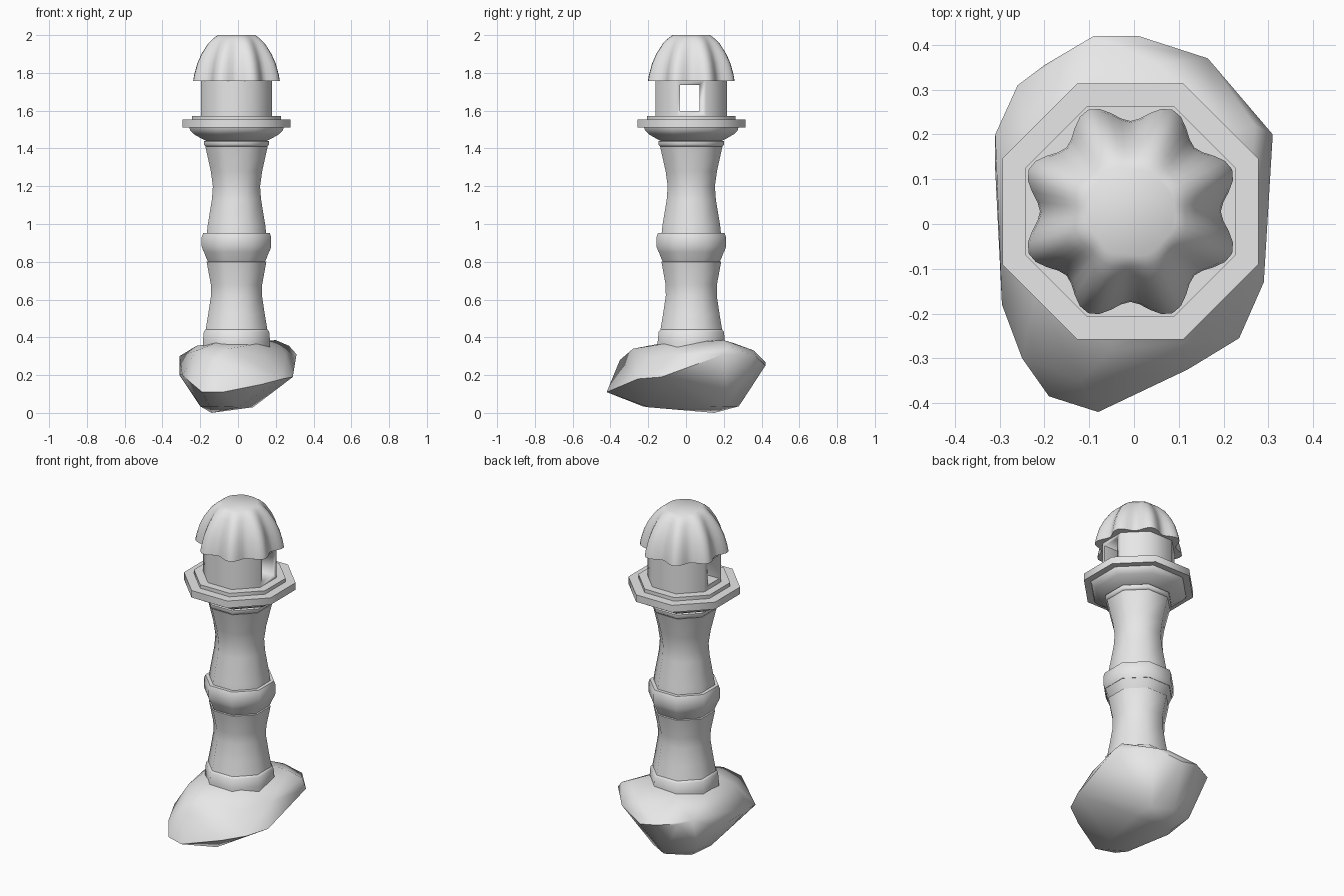
import bpy, bmesh, math

if "Cube" in bpy.data.objects:
    bpy.data.objects.remove(bpy.data.objects["Cube"])

CX, CY = -0.008, 0.028          # tower axis
STEP = math.pi / 8

stone = bpy.data.materials.new("grey_stone")
stone.diffuse_color = (0.8, 0.8, 0.8, 1)
stone.use_nodes = True
stone.node_tree.nodes["Principled BSDF"].inputs["Base Color"].default_value = stone.diffuse_color


def finish(name, bm, angle):
    bmesh.ops.recalc_face_normals(bm, faces=bm.faces)
    me = bpy.data.meshes.new(name)
    bm.to_mesh(me)
    bm.free()
    me.materials.append(stone)
    me.shade_smooth()
    me.set_sharp_from_angle(angle=math.radians(angle))
    ob = bpy.data.objects.new(name, me)
    bpy.context.collection.objects.link(ob)
    return ob


def loft(name, profile, radius, sides, angle=50):
    """Stack rings; radius(r, v, a) gives the distance from the axis."""
    bm = bmesh.new()
    rings = []
    for r, z, v in profile:
        ring = []
        for i in range(sides):
            a = STEP + 2 * math.pi * i / sides
            d = radius(r, v, a)
            ring.append(bm.verts.new((CX + d * math.cos(a), CY + d * math.sin(a), z)))
        rings.append(ring)
    for low, high in zip(rings, rings[1:]):
        for i in range(sides):
            j = (i + 1) % sides
            bm.faces.new((low[i], low[j], high[j], high[i]))
    bm.faces.new(rings[0][::-1])
    bm.faces.new(rings[-1])
    return finish(name, bm, angle)


def octagon(name, profile):
    # profile radii are measured to the flat sides
    return loft(name, [(r, z, 0) for r, z in profile],
                lambda r, v, a: r / math.cos(STEP), 8)


# Tower, bottom to top
octagon("base_collar", [(0.178, 0.33), (0.178, 0.375), (0.173, 0.43), (0.160, 0.445)])
octagon("lower_shaft", [(0.165, 0.43), (0.150, 0.52), (0.135, 0.62), (0.136, 0.68),
                        (0.158, 0.80), (0.145, 0.805)])
octagon("ring_bracket", [(0.145, 0.79), (0.158, 0.815), (0.175, 0.86)])
octagon("middle_ring", [(0.175, 0.855), (0.184, 0.88), (0.184, 0.93), (0.176, 0.953)])
octagon("upper_shaft", [(0.158, 0.94), (0.153, 0.99), (0.130, 1.13), (0.125, 1.20),
                        (0.136, 1.28), (0.165, 1.41)])
octagon("shaft_rim", [(0.163, 1.41), (0.173, 1.42), (0.173, 1.438), (0.155, 1.442)])
octagon("gallery_bracket", [(0.150, 1.435), (0.185, 1.452), (0.225, 1.475),
                            (0.245, 1.495), (0.250, 1.512)])
octagon("gallery_deck", [(0.286, 1.51), (0.286, 1.552)])
octagon("deck_step", [(0.235, 1.55), (0.235, 1.573)])

# Lantern room with an opening running side to side
lantern = octagon("lantern_room", [(0.189, 1.57), (0.189, 1.775)])
bm = bmesh.new()
bmesh.ops.create_cube(bm, size=1)
for v in bm.verts:
    v.co = (v.co.x, 0.02 + v.co.y * 0.105, 1.668 + v.co.z * 0.138)
cutter = finish("window_cutter", bm, 30)
cutter.hide_render = True
cutter.hide_viewport = True
cut = lantern.modifiers.new("window", 'BOOLEAN')
cut.operation = 'DIFFERENCE'
cut.solver = 'EXACT'
cut.object = cutter

# Scalloped dome: rib radius, height, valley radius
dome = [(0.246, 1.758, 0.202), (0.240, 1.79, 0.199), (0.222, 1.85, 0.187),
        (0.198, 1.90, 0.170), (0.160, 1.955, 0.143), (0.130, 1.982, 0.122),
        (0.103, 2.0, 0.100)]
loft("dome_roof", dome,
     lambda r, v, a: v + (r - v) * (0.5 - 0.5 * math.cos(8 * a)), 64, 40)

# Boulder under the tower: hull of rim, crown and underside points
rim = [(-.09, .42, .27), (.01, .42, .25), (.165, .37, .30), (.31, .2, .31),
       (.29, -.13, .19), (.235, -.255, .18), (.12, -.325, .15), (-.08, -.42, .11),
       (-.19, -.385, .11), (-.25, -.3, .16), (-.295, -.18, .2), (-.31, .2, .3),
       (-.31, .12, .2), (-.26, .31, .3), (-.2, .355, .28)]
crown = [(-.22, .1, .355), (-.12, -.12, .37), (.1, -.12, .365), (.2, .2, .385),
         (.27, .22, .355), (-.1, .25, .37), (.05, .36, .33), (-.12, -.35, .28),
         (-.05, -.28, .34), (-.22, -.15, .33), (.15, -.2, .29), (.25, -.05, .31)]
underside = [(-.14, .15, 0), (-.2, .05, .035), (-.15, -.23, .035), (0, -.2, .03),
             (.08, .1, .03), (-.05, .28, .035), (.06, .22, .035), (-.22, .2, .08)]
bm = bmesh.new()
for p in rim + crown + underside:
    bm.verts.new(p)
hull = bmesh.ops.convex_hull(bm, input=bm.verts)
loose = [v for v in bm.verts if not v.link_faces]
bmesh.ops.delete(bm, geom=loose, context='VERTS')
finish("boulder", bm, 60)
